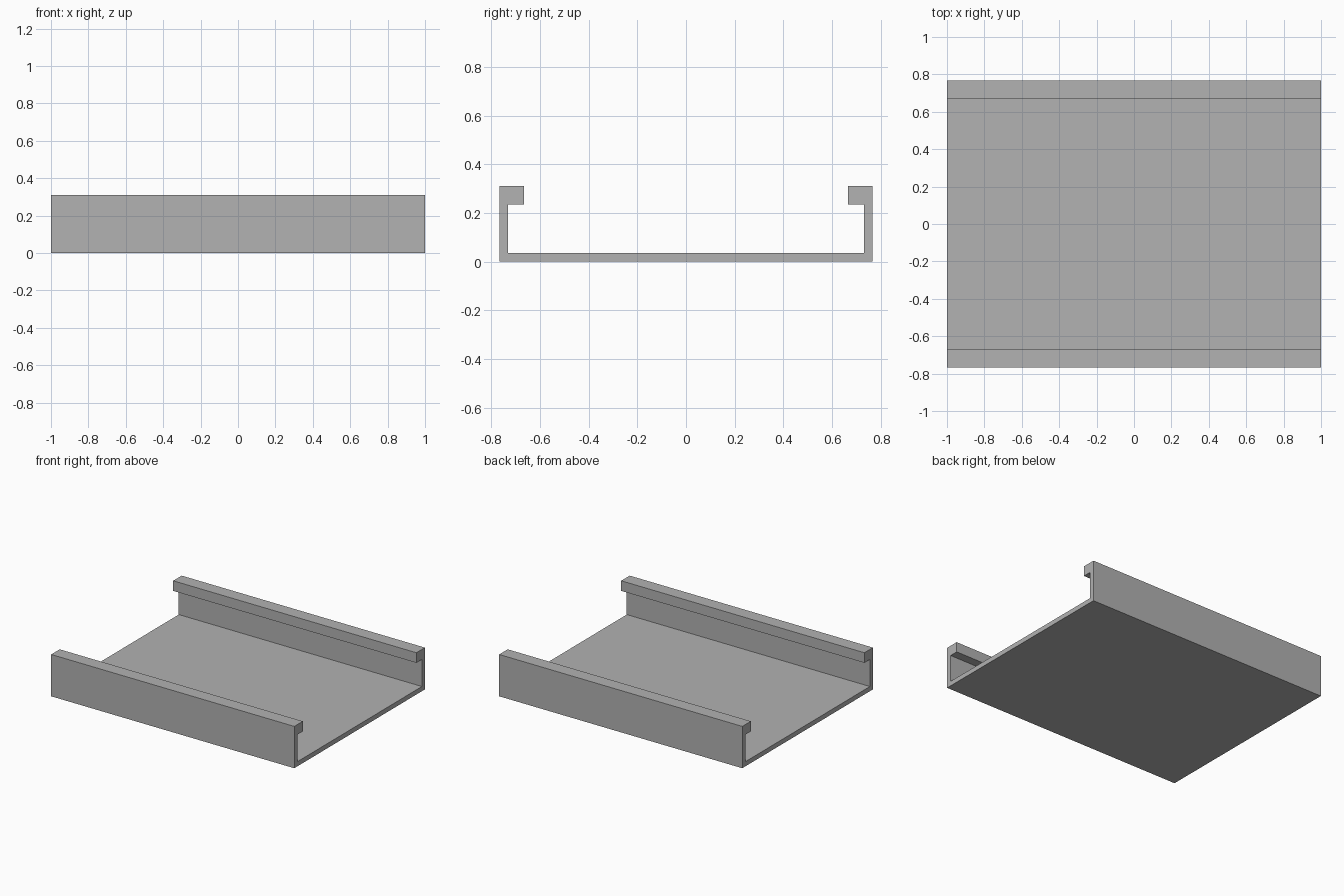
import bpy
import bmesh

cube = bpy.data.objects.get("Cube")
if cube:
    bpy.data.objects.remove(cube, do_unlink=True)

# Single grey material
grey = bpy.data.materials.new("plain grey")
grey.use_nodes = True
colour = (0.445, 0.445, 0.445, 1)
grey.diffuse_color = colour
grey.node_tree.nodes["Principled BSDF"].inputs["Base Color"].default_value = colour

HALF_LENGTH = 1.0
OUTER, INNER, LIP = 0.767, 0.732, 0.667
HEIGHT, LIP_BOTTOM, FLOOR = 0.311, 0.236, 0.035

# Half of the channel cross-section (y, z), mirrored to close the outline
half = [(OUTER, 0), (OUTER, HEIGHT), (LIP, HEIGHT),
        (LIP, LIP_BOTTOM), (INNER, LIP_BOTTOM), (INNER, FLOOR)]
profile = half + [(-y, z) for y, z in reversed(half)]

# Extrude the cross-section along x
bm = bmesh.new()
end = bm.faces.new([bm.verts.new((-HALF_LENGTH, y, z)) for y, z in profile])
result = bmesh.ops.extrude_face_region(bm, geom=[end], use_keep_orig=True)
moved = [v for v in result["geom"] if isinstance(v, bmesh.types.BMVert)]
bmesh.ops.translate(bm, verts=moved, vec=(2 * HALF_LENGTH, 0, 0))
bmesh.ops.recalc_face_normals(bm, faces=bm.faces)

mesh = bpy.data.meshes.new("lipped_channel")
bm.to_mesh(mesh)
bm.free()
mesh.materials.append(grey)
channel = bpy.data.objects.new("lipped_channel", mesh)
bpy.context.collection.objects.link(channel)
